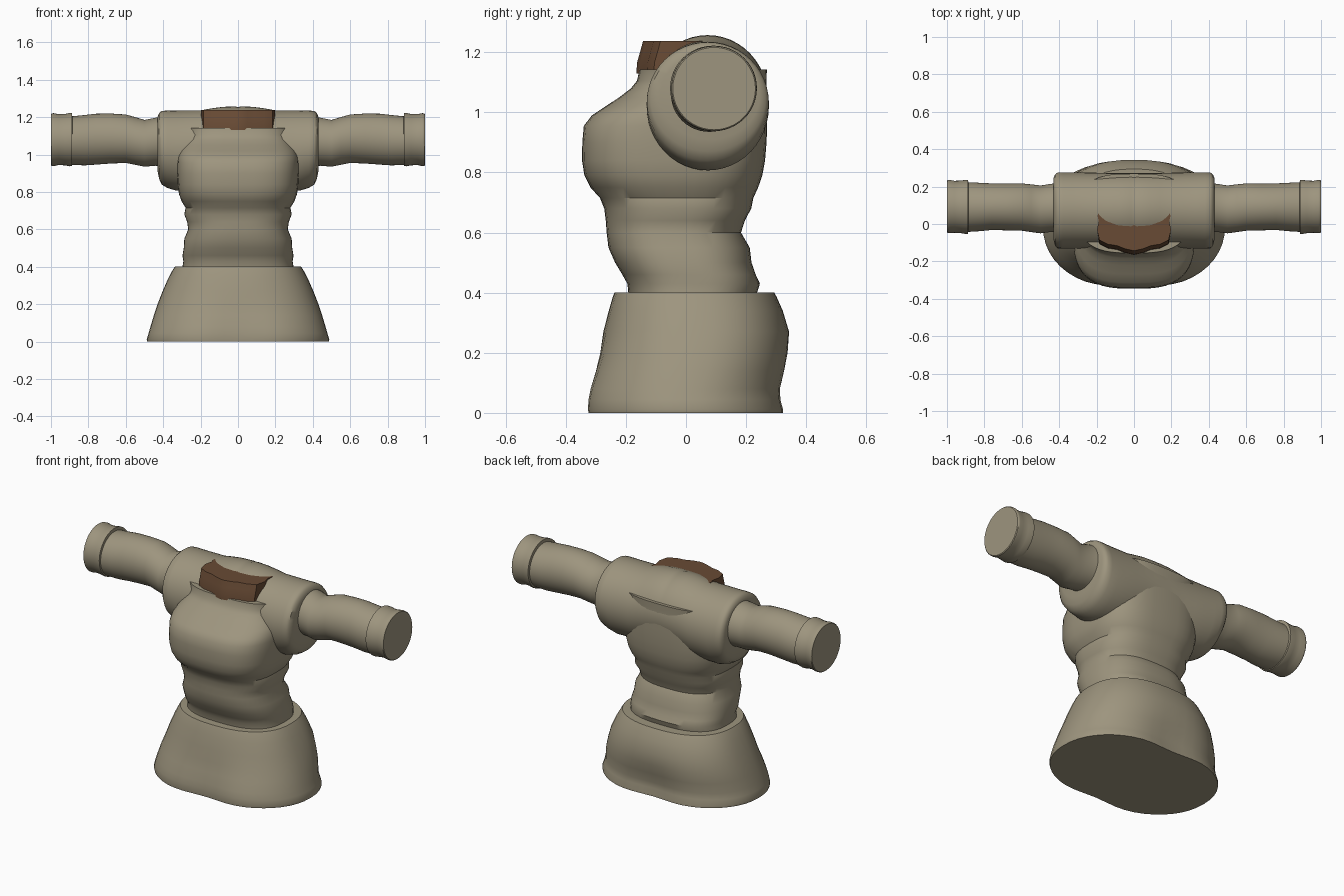
import bpy, bmesh, math
from mathutils import Vector

SEG = 48


def material(name, rgb):
    m = bpy.data.materials.new(name)
    m.diffuse_color = (*rgb, 1)
    return m


cloth = material("tan cloth", (0.34, 0.30, 0.21))
skin = material("brown skin", (0.14, 0.07, 0.035))


def power(v, n):
    return math.copysign(abs(v) ** (2 / n), v)


def loft(name, rings, mat, angle=40):
    """Skin closed rings of points and cap both ends."""
    bm = bmesh.new()
    loops = [[bm.verts.new(p) for p in ring] for ring in rings]
    for a, b in zip(loops, loops[1:]):
        n = len(a)
        for i in range(n):
            bm.faces.new((a[i], a[(i + 1) % n], b[(i + 1) % n], b[i]))
    bm.faces.new(loops[0])
    bm.faces.new(loops[-1])
    bmesh.ops.recalc_face_normals(bm, faces=bm.faces)
    me = bpy.data.meshes.new(name)
    bm.to_mesh(me)
    bm.free()
    me.materials.append(mat)
    ob = bpy.data.objects.new(name, me)
    bpy.context.collection.objects.link(ob)
    bpy.context.view_layer.objects.active = ob
    ob.select_set(True)
    bpy.ops.object.shade_smooth_by_angle(angle=math.radians(angle))
    ob.select_set(False)
    return ob


def upright(z, hx, y0, y1, n=2.0, dent=0.0):
    """Level ring; dent pulls in the middle of the front and back."""
    ring = []
    for i in range(SEG):
        t = 2 * math.pi * i / SEG
        x = hx * power(math.cos(t), n)
        y = (y0 + y1) / 2 + (y1 - y0) / 2 * power(math.sin(t), n)
        y -= dent * math.sin(t) * math.exp(-(x / 0.17) ** 2)
        ring.append(Vector((x, y, z)))
    return ring


def sideways(x, y0, y1, z0, z1):
    """Ring around the x axis."""
    ring = []
    for i in range(SEG):
        t = 2 * math.pi * i / SEG
        ring.append(Vector((x, (y0 + y1) / 2 + (y1 - y0) / 2 * math.cos(t),
                            (z0 + z1) / 2 + (z1 - z0) / 2 * math.sin(t))))
    return ring


# Flared skirt
skirt = [(0, .485, -.352, .350, 2.2, .035), (.012, .488, -.354, .350, 2.2, .035),
         (.045, .478, -.352, .342, 2.2, .035), (.08, .468, -.343, .338, 2.2, .03),
         (.14, .45, -.318, .345, 2.3, .02), (.20, .43, -.297, .350, 2.3, .012),
         (.27, .403, -.275, .343, 2.4, 0), (.34, .372, -.257, .322, 2.4, 0),
         (.385, .348, -.244, .302, 2.4, 0), (.40, .338, -.238, .294, 2.4, 0)]
loft("skirt", [upright(*r) for r in skirt], cloth)

# Shirt body with waist folds and a wide collar
body = [(.38, .30, -.19, .23, 2.6), (.43, .292, -.195, .246, 2.6), (.46, .297, -.212, .232, 2.6),
        (.50, .29, -.236, .218, 2.6), (.55, .287, -.258, .212, 2.6), (.60, .266, -.264, .183, 2.6),
        (.64, .272, -.267, .196, 2.6), (.68, .287, -.272, .217, 2.7), (.715, .28, -.286, .224, 2.7),
        (.75, .302, -.318, .240, 2.8), (.79, .316, -.338, .254, 2.9), (.84, .322, -.346, .263, 3),
        (.90, .325, -.345, .268, 3), (.955, .325, -.340, .270, 3), (.99, .322, -.313, .270, 3),
        (1.02, .312, -.268, .270, 3), (1.05, .295, -.222, .270, 3), (1.08, .283, -.183, .268, 3),
        (1.105, .283, -.163, .268, 3), (1.142, .295, -.155, .269, 3)]
loft("shirt_body", [upright(*r) for r in body], cloth)

# Shoulder yoke running across the chest
half = [(0, -.128, .272, .84, 1.253), (.015, -.128, .272, .84, 1.257), (.08, -.128, .272, .83, 1.255),
        (.14, -.128, .272, .82, 1.247), (.20, -.130, .274, .81, 1.236), (.33, -.131, .276, .807, 1.235),
        (.38, -.131, .276, .822, 1.235), (.408, -.130, .275, .84, 1.233), (.422, -.118, .265, .87, 1.222),
        (.43, -.085, .245, .91, 1.20)]
yoke = [(-r[0], *r[1:]) for r in half[:0:-1]] + half
loft("shoulder_yoke", [sideways(*r) for r in yoke], cloth)

# Sleeves and cuffs, one pair on each side
sleeve = [(.38, -.045, .225, .935, 1.205), (.44, -.042, .215, .94, 1.197), (.50, -.050, .206, .935, 1.185),
          (.55, -.043, .212, .945, 1.200), (.60, -.036, .217, .955, 1.214), (.68, -.034, .216, .952, 1.219),
          (.76, -.032, .217, .946, 1.218), (.82, -.038, .220, .942, 1.211), (.90, -.043, .224, .945, 1.203)]
cuff = [(.886, -.04, .225, .95, 1.205), (.888, -.053, .236, .94, 1.222), (.90, -.053, .236, .937, 1.222),
        (.925, -.049, .232, .942, 1.217), (.96, -.047, .231, .944, 1.216), (.985, -.049, .236, .938, 1.221),
        (.996, -.048, .235, .938, 1.220), (1.0, -.044, .231, .942, 1.216)]
for side, s in (("right", 1), ("left", -1)):
    loft(side + "_sleeve", [sideways(s * r[0], *r[1:]) for r in sleeve], cloth)
    loft(side + "_cuff", [sideways(s * r[0], *r[1:]) for r in cuff], cloth)

# Bare neckline with pointed ends lying on the shoulders
edge = [(0, -.143), (.05, -.132), (.09, -.116), (.14, -.108), (.185, -.085), (.198, -.03),
        (.188, .015), (.196, .045), (.182, .073), (.168, .03), (.12, .008), (.05, .008)]
outline = edge + [(0, .008)] + [(-x, y) for x, y in edge[:0:-1]]
neck = []
for z, out in ((1.13, .022), (1.165, .02), (1.20, .01), (1.237, 0)):
    neck.append([Vector((x, y - (out if y < -.05 else 0), z)) for x, y in outline])
loft("neckline", neck, skin)
